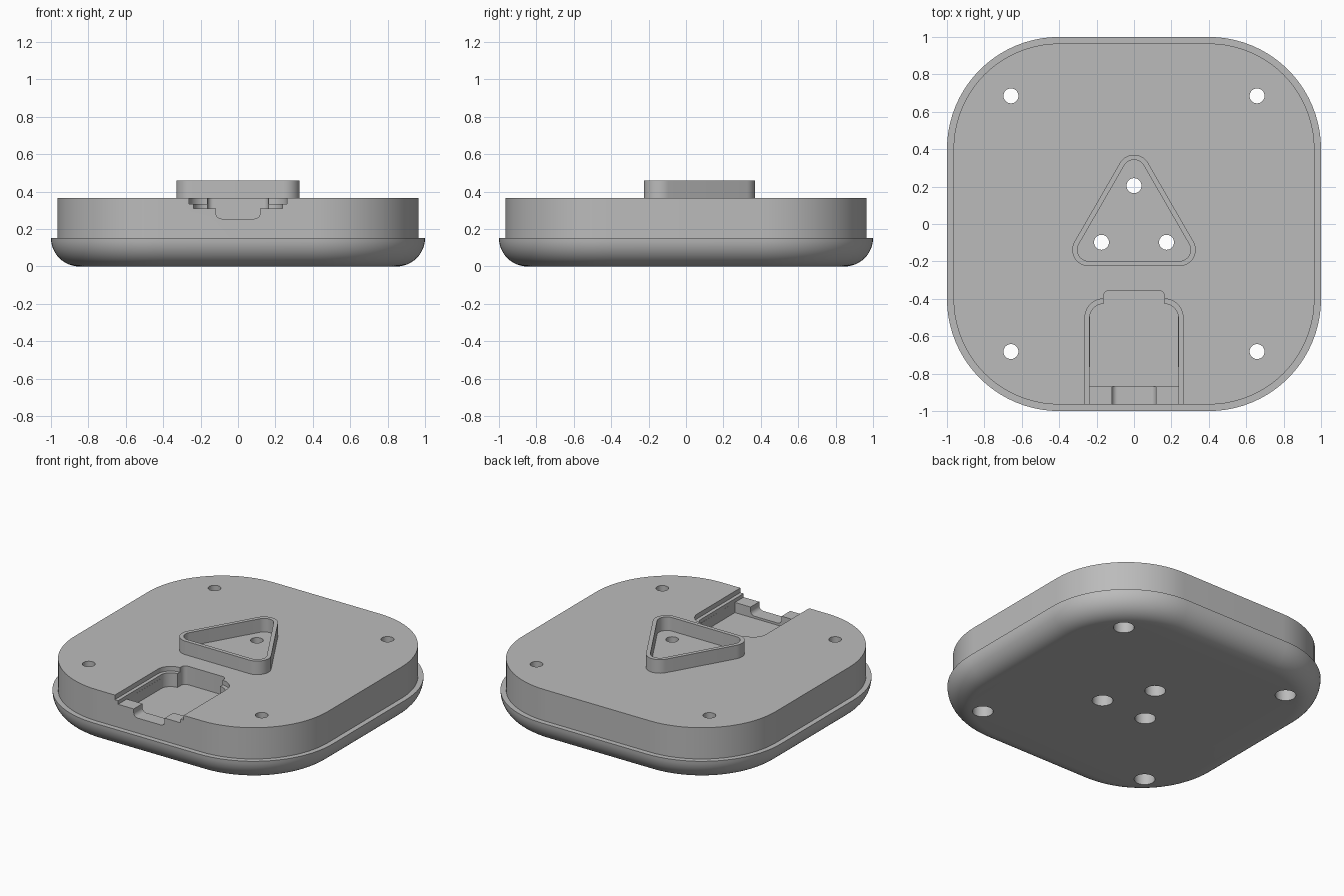
import bpy
import math
from mathutils import Vector

if "Cube" in bpy.data.objects:
    bpy.data.objects.remove(bpy.data.objects["Cube"])

gray = bpy.data.materials.new("plain_gray")
gray.diffuse_color = (0.5, 0.5, 0.5, 1)
gray.use_nodes = True
gray.node_tree.nodes["Principled BSDF"].inputs["Base Color"].default_value = gray.diffuse_color


def rounded(centers, radii, steps=16):
    """Outline around counter-clockwise corner centres, one radius per corner."""
    pts, n = [], len(centers)
    for i, (c, r) in enumerate(zip(centers, radii)):
        a, b, d = Vector(centers[i - 1]), Vector(c), Vector(centers[(i + 1) % n])
        start = math.atan2(b.y - a.y, b.x - a.x) - math.pi / 2
        end = math.atan2(d.y - b.y, d.x - b.x) - math.pi / 2
        sweep = (end - start) % (2 * math.pi)
        for k in range(steps + 1):
            t = start + sweep * k / steps
            pts.append((b.x + r * math.cos(t), b.y + r * math.sin(t)))
    return pts


def box(x0, x1, y0, y1, r_low, r_high, steps=10):
    """Rounded rectangle; separate radii for the low-y and high-y corners."""
    l, h = r_low, r_high
    return rounded([(x0 + l, y0 + l), (x1 - l, y0 + l), (x1 - h, y1 - h), (x0 + h, y1 - h)],
                   [l, l, h, h], steps)


def circle(x, y, r, n=32):
    return [(x + r * math.cos(2 * math.pi * k / n), y + r * math.sin(2 * math.pi * k / n))
            for k in range(n)]


def loft(name, rings):
    """Closed solid through a list of (outline, z)."""
    n = len(rings[0][0])
    verts = [(x, y, z) for outline, z in rings for x, y in outline]
    faces = [tuple(reversed(range(n))), tuple(range(len(verts) - n, len(verts)))]
    for k in range(len(rings) - 1):
        for i in range(n):
            j = (i + 1) % n
            faces.append((k * n + i, k * n + j, (k + 1) * n + j, (k + 1) * n + i))
    mesh = bpy.data.meshes.new(name)
    mesh.from_pydata(verts, [], faces)
    mesh.update()
    mesh.materials.append(gray)
    ob = bpy.data.objects.new(name, mesh)
    bpy.context.collection.objects.link(ob)
    return ob


def activate(ob):
    bpy.ops.object.select_all(action='DESELECT')
    ob.select_set(True)
    bpy.context.view_layer.objects.active = ob


def cut(target, cutter):
    mod = target.modifiers.new("cut", 'BOOLEAN')
    mod.operation, mod.solver, mod.object = 'DIFFERENCE', 'EXACT', cutter
    activate(target)
    bpy.ops.object.modifier_apply(modifier=mod.name)
    bpy.data.objects.remove(cutter)


def square(half):
    c = 0.4
    return rounded([(-c, -c), (c, -c), (c, c), (-c, c)], [half - c] * 4, 20)


# Housing: rounded bottom edge, narrow ledge, upright upper wall
TOP, LEDGE = 0.367, 0.152
rings = []
for k in range(13):
    t = math.pi / 2 * k / 12
    rings.append((square(1 - LEDGE + LEDGE * math.sin(t)), LEDGE * (1 - math.cos(t))))
rings += [(square(0.965), LEDGE), (square(0.965), TOP)]
housing = loft("housing", rings)

# Compartment: cover recess, cover seat, deep pocket, finger tab
for x, y0, y1, r_low, r_high, floor in [
        (0.262, -1.3, -0.40, 0.02, 0.10, 0.335),
        (0.237, -1.3, -0.427, 0.02, 0.075, 0.31),
        (0.237, -0.87, -0.427, 0.001, 0.075, 0.24),
        (0.162, -0.70, -0.355, 0.02, 0.03, 0.24)]:
    shape = box(-x, x, y0, y1, r_low, r_high)
    cut(housing, loft("cutter", [(shape, floor), (shape, 0.6)]))

# Notch in the front lip, rounded at the bottom
shape = box(-0.118, 0.118, 0.255, 0.5, 0.03, 0.001)
notch = loft("cutter", [(shape, 0.84), (shape, 1.2)])
notch.rotation_euler.x = math.pi / 2
bpy.context.view_layer.update()
cut(housing, notch)

# Screw holes, counterbored from below
holes = [(sx * 0.658, y) for sx in (-1, 1) for y in (-0.682, 0.685)]
holes += [(0, 0.205), (-0.174, -0.098), (0.174, -0.098)]
for x, y in holes:
    wide, slim = circle(x, y, 0.065), circle(x, y, 0.04)
    cut(housing, loft("cutter", [(wide, -0.1), (wide, 0.2), (slim, 0.2), (slim, 0.6)]))

# Raised triangular rim
corners = [(-0.243, -0.138), (0.243, -0.138), (0, 0.283)]
outer, inner = rounded(corners, [0.087] * 3), rounded(corners, [0.06] * 3)
rim = loft("triangle_rim", [(outer, TOP - 0.002), (outer, 0.46)])
cut(rim, loft("cutter", [(inner, 0.3), (inner, 0.6)]))

for ob in (housing, rim):
    activate(ob)
    bpy.ops.object.shade_smooth_by_angle(angle=math.radians(30))
